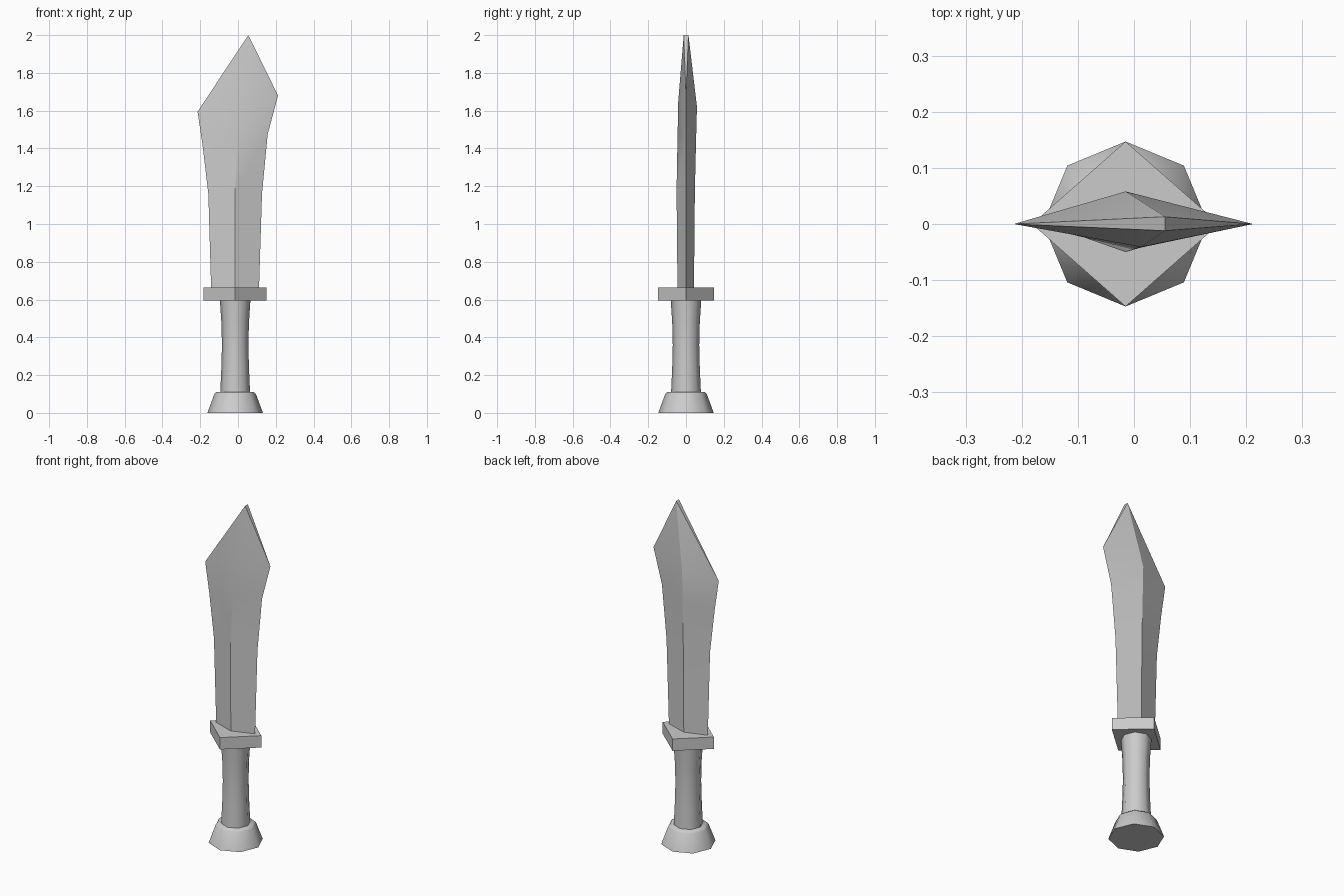
import bpy, bmesh
from math import cos, sin, tau, radians

if "Cube" in bpy.data.objects:
    bpy.data.objects.remove(bpy.data.objects["Cube"])

AXIS_X = -0.015  # handle axis is slightly left of the blade tip


def loft(name, rings, tip=None, smooth=None):
    """Skin equal-sized rings of points; optionally close onto a short tip edge."""
    bm = bmesh.new()
    loops = [[bm.verts.new(p) for p in ring] for ring in rings]
    n = len(loops[0])
    for a, b in zip(loops, loops[1:]):
        for i in range(n):
            j = (i + 1) % n
            bm.faces.new((a[i], a[j], b[j], b[i]))
    bm.faces.new(loops[0][::-1])
    if tip:
        left, front, right, back = loops[-1]
        tf, tb = [bm.verts.new(p) for p in tip]
        for f in ((left, front, tf), (front, right, tf), (right, tb, tf),
                  (right, back, tb), (back, left, tb), (left, tf, tb)):
            bm.faces.new(f)
    else:
        bm.faces.new(loops[-1])
    bmesh.ops.recalc_face_normals(bm, faces=bm.faces)
    mesh = bpy.data.meshes.new(name)
    bm.to_mesh(mesh)
    bm.free()
    obj = bpy.data.objects.new(name, mesh)
    bpy.context.collection.objects.link(obj)
    if smooth:
        bpy.ops.object.select_all(action='DESELECT')
        obj.select_set(True)
        bpy.context.view_layer.objects.active = obj
        bpy.ops.object.shade_smooth_by_angle(angle=radians(smooth))
    return obj


def ring(rx, ry, z, n):
    return [(AXIS_X + rx * cos(tau * i / n), ry * sin(tau * i / n), z) for i in range(n)]


# Flared octagonal pommel
loft("pommel", [ring(r, r, z, 8) for r, z in
                ((0.147, 0), (0.11, 0.1), (0.1, 0.11))], smooth=50)

# Waisted octagonal grip
loft("grip", [ring(r, r, z, 8) for r, z in
              ((0.079, 0.105), (0.073, 0.24), (0.07, 0.36),
               (0.073, 0.48), (0.081, 0.6))], smooth=50)

# Diamond-shaped guard
loft("guard", [ring(0.167, 0.147, z, 4) for z in (0.595, 0.665)])

# Blade: (left x, z), (front ridge x, y, z), (right x, z), (back ridge x, y, z)
sections = [
    ((-0.142, 0.65), (-0.015, -0.045, 0.65), (0.111, 0.65), (-0.015, 0.042, 0.65)),
    ((-0.157, 1.16), (-0.015, -0.05, 1.18), (0.127, 1.16), (-0.015, 0.047, 1.18)),
    ((-0.188, 1.42), (-0.002, -0.045, 1.45), (0.157, 1.475), (-0.015, 0.053, 1.43)),
    ((-0.214, 1.595), (0.013, -0.041, 1.65), (0.212, 1.68), (-0.015, 0.058, 1.62)),
]
blade_rings = [[(l[0], 0, l[1]), f, (r[0], 0, r[1]), b] for l, f, r, b in sections]
loft("blade", blade_rings, tip=((0.055, -0.012, 2.0), (0.055, 0.013, 2.0)), smooth=30)
